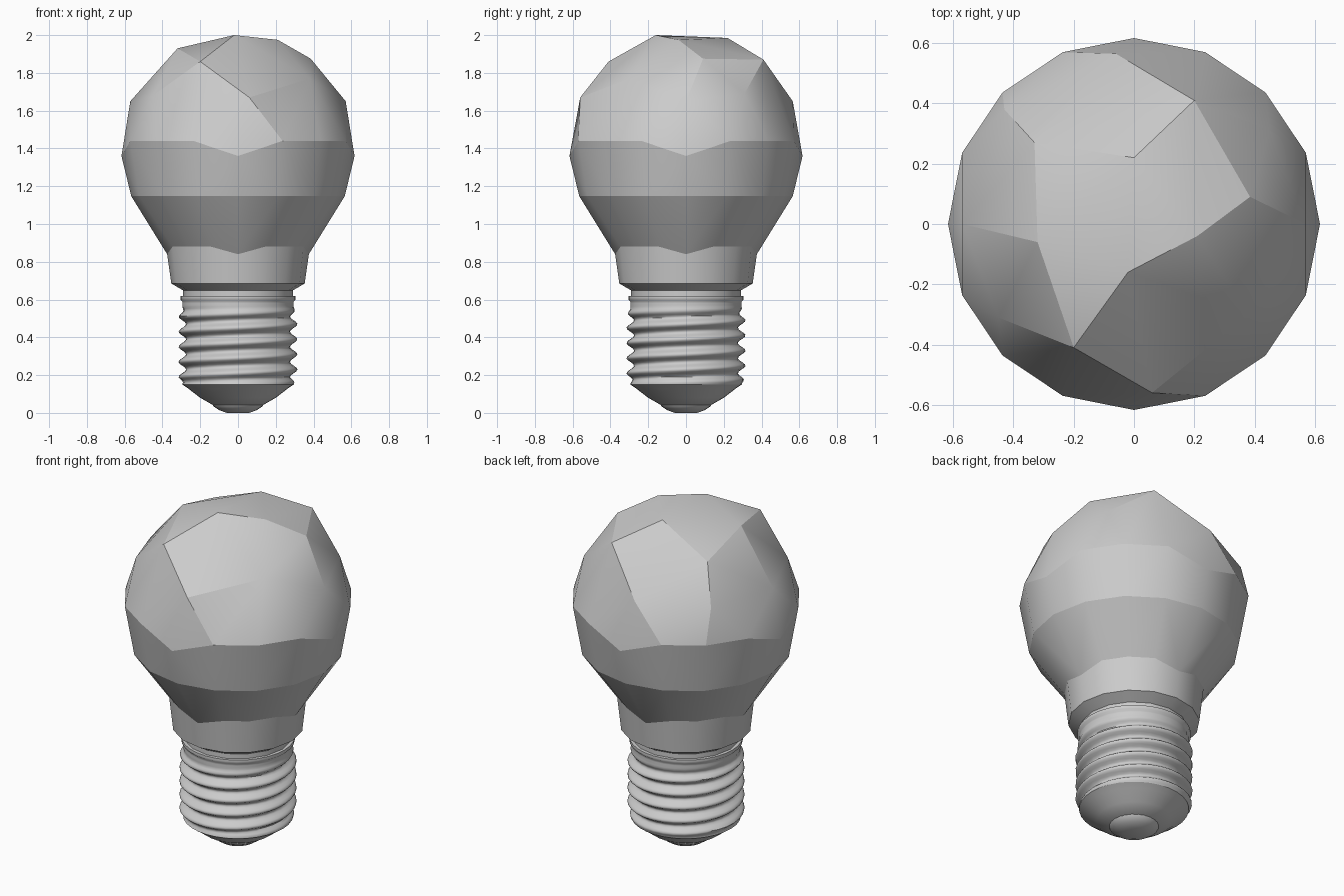
import bpy, bmesh
from math import sin, cos, pi, radians

if "Cube" in bpy.data.objects:
    bpy.data.objects.remove(bpy.data.objects["Cube"])

SIDES = 16


def ring(r, z, z_quarter=None, n=SIDES):
    """Ring of points; the four quarter points may dip to another height."""
    pts = []
    for i in range(n):
        a = 2 * pi * i / n
        zz = z_quarter if z_quarter is not None and i % (n // 4) == 0 else z
        pts.append((r * cos(a), r * sin(a), zz))
    return pts


def finish(name, bm):
    bmesh.ops.recalc_face_normals(bm, faces=bm.faces)
    for f in bm.faces:
        f.smooth = True
    mesh = bpy.data.meshes.new(name)
    bm.to_mesh(mesh)
    bm.free()
    obj = bpy.data.objects.new(name, mesh)
    bpy.context.collection.objects.link(obj)
    return obj


def loft(name, rings, sharp_angle=35, cap_start=False, cap_end=False):
    """Skin a list of rings of equal length."""
    bm = bmesh.new()
    vs = [[bm.verts.new(p) for p in r] for r in rings]
    n = len(vs[0])
    for a, b in zip(vs, vs[1:]):
        for i in range(n):
            j = (i + 1) % n
            bm.faces.new((a[i], a[j], b[j], b[i]))
    if cap_start:
        bm.faces.new(vs[0])
    if cap_end:
        bm.faces.new(vs[-1])
    bm.normal_update()
    obj = finish(name, bm)
    bpy.ops.object.select_all(action='DESELECT')
    obj.select_set(True)
    bpy.context.view_layer.objects.active = obj
    bpy.ops.object.shade_smooth_by_angle(angle=radians(sharp_angle))
    return obj


# Glass bulb: irregular faceted dome over three regular rings, skinned as a hull
dome = [
    (-.02, -.16, 2.0), (0, .22, 1.985), (.21, -.04, 1.975), (-.32, -.06, 1.93),
    (.385, .09, 1.875), (.20, .41, 1.87), (-.20, -.41, 1.86), (-.33, .27, 1.845),
    (.57, 0, 1.65), (-.57, 0, 1.65), (-.06, .565, 1.65), (.06, -.56, 1.67),
    (.45, .31, 1.69), (-.45, -.31, 1.68), (.38, -.30, 1.77), (-.43, .38, 1.64),
]
bm = bmesh.new()
for p in dome + ring(.617, 1.44, 1.36) + ring(.565, 1.147) + ring(.375, .88, .84):
    bm.verts.new(p)
bmesh.ops.convex_hull(bm, input=bm.verts[:])
bmesh.ops.recalc_face_normals(bm, faces=bm.faces)
for e in bm.edges:
    a, b = (v.co for v in e.verts)
    if max(a.z, b.z) < 1.5:
        e.smooth = abs(a.z - b.z) > .09      # crisp horizontal bands only
    else:
        e.smooth = e.calc_face_angle(0) < radians(22)
finish("glass_bulb", bm)

# Neck sleeve between glass and screw base
loft("neck_sleeve", [ring(.375, .88, .84), ring(.353, .685), ring(.29, .648),
                     ring(.29, .60)])

# Screw base: wall rippled by a right-handed helical thread
SEG, STEPS, Z0, Z1, PITCH = 32, 48, .15, .62, .08
rows = []
for k in range(STEPS + 1):
    z = Z0 + (Z1 - Z0) * k / STEPS
    fade = max(0, min(1, (z - Z0) / .04, (.56 - z) / .05))
    row = []
    for i in range(SEG):
        a = 2 * pi * i / SEG
        wave = cos(2 * pi * (z - .47) / PITCH - a)
        r = .295 + .02 * wave * fade + (.01 if z > .6 else 0)
        row.append((r * cos(a), r * sin(a), z))
    rows.append(row)
loft("screw_base", rows, 60, cap_end=True)

# Insulator cone under the thread
loft("insulator", [ring(r, z, n=SEG) for r, z in
                   ((.295, .15), (.265, .13), (.20, .08), (.13, .04))], cap_end=True)

# Contact tip
loft("contact_tip", [ring(r, z, n=24) for r, z in
                     ((.135, .045), (.13, .035), (.10, .015), (.06, 0))],
     cap_start=True, cap_end=True)
